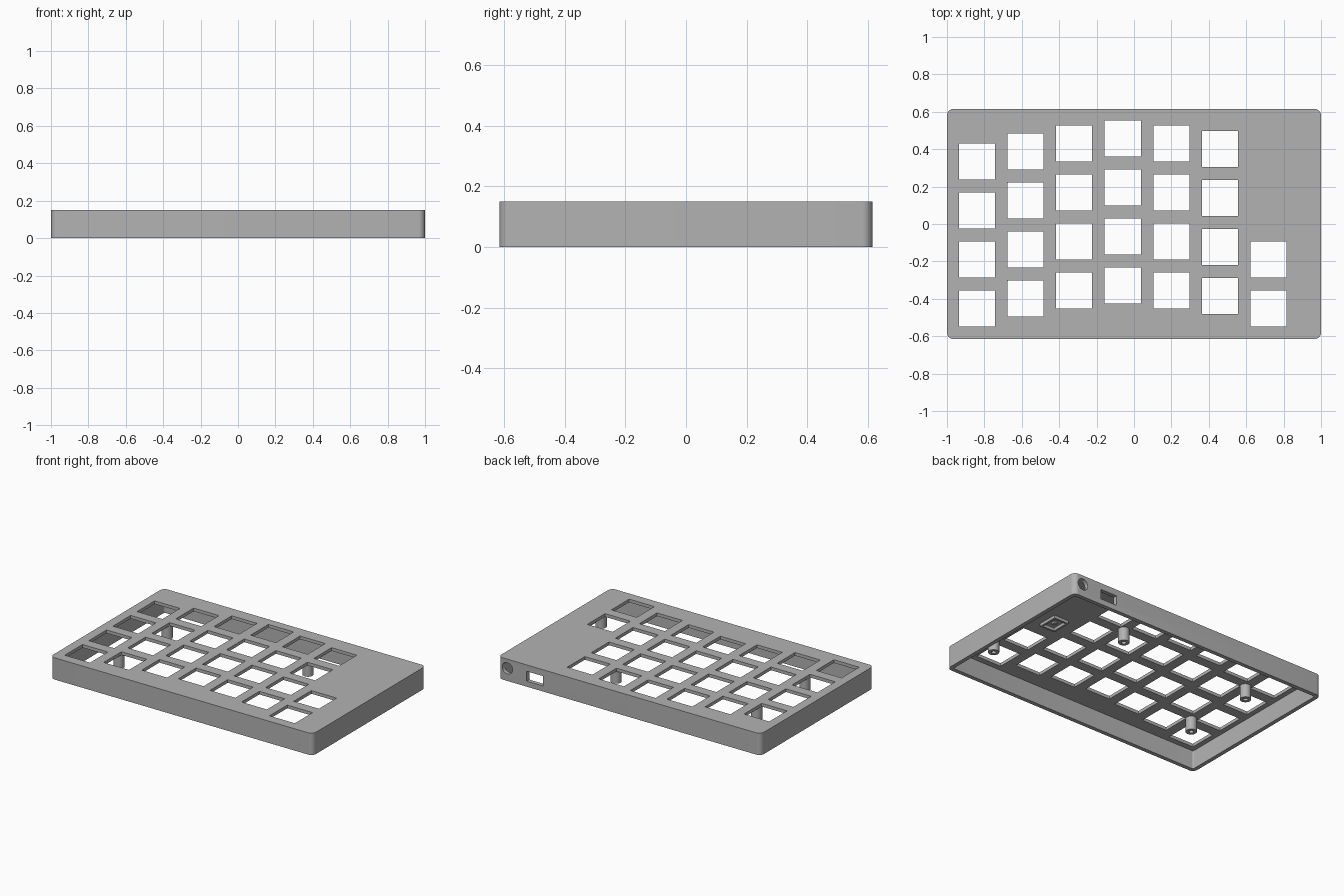
import bpy
from math import cos, sin, pi

if "Cube" in bpy.data.objects:
    bpy.data.objects.remove(bpy.data.objects["Cube"])

W, D, H = 2.0, 1.23, 0.15      # case size
WALL, CEILING = 0.028, 0.128   # wall thickness, underside of the top plate
PITCH, KEY = 0.262, 0.193      # key spacing and opening size

grey = bpy.data.materials.new("mid_grey")
grey.use_nodes = True
grey.diffuse_color = (0.45, 0.45, 0.45, 1)
grey.node_tree.nodes["Principled BSDF"].inputs["Base Color"].default_value = (0.45, 0.45, 0.45, 1)


def rounded(w, d, r, steps=8):
    """Outline of a rectangle with rounded corners."""
    pts = []
    for k, (sx, sy) in enumerate([(1, 1), (-1, 1), (-1, -1), (1, -1)]):
        for i in range(steps + 1):
            a = (k + i / steps) * pi / 2
            pts.append((sx * (w / 2 - r) + r * cos(a), sy * (d / 2 - r) + r * sin(a)))
    return pts


def rect(cx, cy, w, d):
    return [(cx + sx * w / 2, cy + sy * d / 2) for sx, sy in [(-1, -1), (1, -1), (1, 1), (-1, 1)]]


def circle(cx, cy, r, n=32):
    return [(cx + r * cos(2 * pi * i / n), cy + r * sin(2 * pi * i / n)) for i in range(n)]


def prisms(name, outlines, lo, hi, along_y=False):
    """Extrude outlines from lo to hi along z, or along y for x-z outlines."""
    verts, faces = [], []
    for pts in outlines:
        b, n = len(verts), len(pts)
        for h in (lo, hi):
            verts += [(u, -h, v) if along_y else (u, v, h) for u, v in pts]
        faces.append([b + i for i in reversed(range(n))])
        faces.append([b + n + i for i in range(n)])
        faces += [[b + i, b + (i + 1) % n, b + n + (i + 1) % n, b + n + i] for i in range(n)]
    mesh = bpy.data.meshes.new(name)
    mesh.from_pydata(verts, [], faces)
    mesh.materials.append(grey)
    ob = bpy.data.objects.new(name, mesh)
    bpy.context.collection.objects.link(ob)
    return ob


def activate(ob):
    bpy.ops.object.select_all(action='DESELECT')
    ob.select_set(True)
    bpy.context.view_layer.objects.active = ob


def cut(ob, cutter):
    cutter.hide_render = True
    mod = ob.modifiers.new("cut", 'BOOLEAN')
    mod.operation, mod.solver, mod.object = 'DIFFERENCE', 'EXACT', cutter
    activate(ob)
    bpy.ops.object.modifier_apply(modifier=mod.name)
    bpy.data.objects.remove(cutter)


def smooth(ob):
    activate(ob)
    bpy.ops.object.shade_smooth_by_angle(angle=pi / 6)


# Case: open-bottomed shell with rounded upright corners
case = prisms("case", [rounded(W, D, 0.035)], 0, H)
cut(case, prisms("cavity_cutter", [rounded(W - 2 * WALL, D - 2 * WALL, 0.008)], -0.1, CEILING))

# Key openings in staggered columns; the last column has only two
tops = [0.335, 0.387, 0.43, 0.457, 0.43, 0.402, 0.335]
keys = [rect(-0.84 + 0.26 * c, top - PITCH * r, KEY, KEY)
        for c, top in enumerate(tops) for r in range(2 if c == 6 else 0, 4)]
cut(case, prisms("key_cutter", keys, 0.1, 0.2))

# Round and rectangular ports through the back wall
cut(case, prisms("port_cutter", [circle(0.93, 0.087, 0.039), rect(0.72, 0.072, 0.125, 0.068)],
                 -0.7, -0.57, along_y=True))
smooth(case)

# Screw posts under the plate
for i, (x, y) in enumerate([(0.87, -0.32), (0.328, 0.292), (-0.705, 0.237), (-0.705, -0.287)]):
    post = prisms(f"screw_post_{i + 1}", [circle(x, y, 0.035)], 0.035, CEILING + 0.005)
    cut(post, prisms("screw_cutter", [circle(x, y, 0.015)], 0, 0.11))
    smooth(post)

# Small button holder frame under the blank area
frame = prisms("button_holder", [rect(0.717, 0.085, 0.115, 0.14)], 0.108, CEILING + 0.005)
cut(frame, prisms("holder_cutter", [rect(0.717, 0.085, 0.088, 0.113)], 0, CEILING))
prisms("button_nub", [rect(0.717, 0.085, 0.025, 0.025)], 0.115, CEILING + 0.005)
